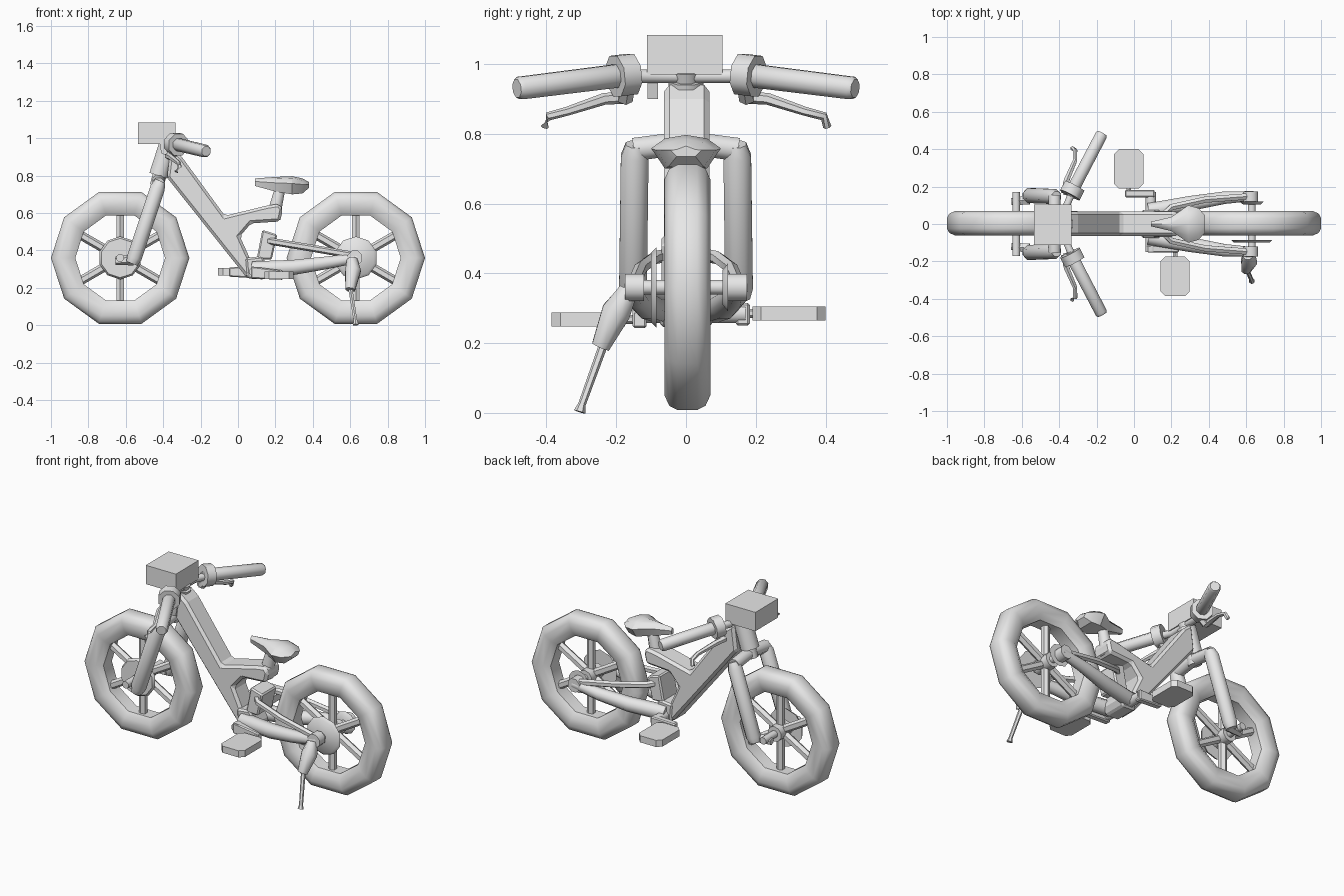
import bpy, bmesh, math
from mathutils import Vector

if "Cube" in bpy.data.objects:
    bpy.data.objects.remove(bpy.data.objects["Cube"])

grey = bpy.data.materials.new("plain_grey")
grey.diffuse_color = (0.8, 0.8, 0.8, 1)
grey.use_nodes = True
grey.node_tree.nodes["Principled BSDF"].inputs["Base Color"].default_value = grey.diffuse_color


def finish(name, bm, smooth=None):
    bmesh.ops.recalc_face_normals(bm, faces=bm.faces)
    me = bpy.data.meshes.new(name)
    bm.to_mesh(me)
    bm.free()
    me.materials.append(grey)
    ob = bpy.data.objects.new(name, me)
    bpy.context.collection.objects.link(ob)
    if smooth:
        bpy.ops.object.select_all(action='DESELECT')
        ob.select_set(True)
        bpy.context.view_layer.objects.active = ob
        bpy.ops.object.shade_smooth_by_angle(angle=math.radians(smooth))
    return ob


def loft(name, rings, cap=True, closed=False, smooth=None):
    bm = bmesh.new()
    vs = [[bm.verts.new(p) for p in r] for r in rings]
    n = len(vs[0])
    pairs = list(zip(vs, vs[1:])) + ([(vs[-1], vs[0])] if closed else [])
    for a, b in pairs:
        for i in range(n):
            j = (i + 1) % n
            bm.faces.new((a[i], a[j], b[j], b[i]))
    if cap and not closed:
        bm.faces.new(vs[0])
        bm.faces.new(vs[-1])
    return finish(name, bm, smooth)


def tube(name, pts, radii, sides=8, smooth=50):
    """Round bar through points, one radius per point (or a single one)."""
    pts = [Vector(p) for p in pts]
    if not isinstance(radii, (list, tuple)):
        radii = [radii] * len(pts)
    rings = []
    for i, p in enumerate(pts):
        t = (pts[min(i + 1, len(pts) - 1)] - pts[max(i - 1, 0)]).normalized()
        up = Vector((0, 0, 1)) if abs(t.z) < 0.8 else Vector((0, 1, 0))
        u = t.cross(up).normalized()
        v = u.cross(t)
        rings.append([p + (u * math.cos(a) + v * math.sin(a)) * radii[i]
                      for a in (2 * math.pi * (k + .5) / sides for k in range(sides))])
    return loft(name, rings, smooth=smooth)


def slab(name, outline, y0, y1, bevel=0.0):
    """Side profile (x, z) extruded along y."""
    ob = loft(name, [[(x, y, z) for x, z in outline] for y in (y0, y1)])
    if bevel:
        m = ob.modifiers.new("bevel", 'BEVEL')
        m.width, m.segments, m.limit_method = bevel, 1, 'ANGLE'
    return ob


# Wheels: ten-sided tyre, six spokes, hub
tyre = [(.24, -.04), (.24, .04), (.275, .062), (.325, .066), (.357, .052),
        (.37, .028), (.37, -.028), (.357, -.052), (.325, -.066), (.275, -.062)]
for tag, cx in (("front", -.63), ("rear", .63)):
    rings = []
    for k in range(10):
        a = math.radians(36 * k)
        rings.append([(cx + r * math.cos(a), y + .004, .36 + r * math.sin(a)) for r, y in tyre])
    loft(tag + "_tyre", rings, closed=True, smooth=40)
    for k in range(6):
        a = math.radians(30 + 60 * k)
        d = Vector((math.cos(a), 0, math.sin(a)))
        c = Vector((cx, 0, .36))
        tube(f"{tag}_spoke_{k}", [c, c + d * .25], .024, 6)
    tube(tag + "_hub", [(cx, -.06, .36), (cx, .06, .36)], .045, 10)
    tube(tag + "_axle", [(cx, -.17, .36), (cx, .17, .36)], .022, 8)
tube("front_brake_disc", [(-.63, -.062, .36), (-.63, -.045, .36)], [.105, .115], 10)
tube("rear_brake_disc", [(.63, -.10, .36), (.63, -.085, .36)], [.10, .115], 10)
tube("rear_sprocket", [(.63, .105, .36), (.63, .12, .36)], [.05, .068], 10)

# Main frame: sloping beam with a forward-facing seat arm
slab("main_frame", [(-.36, .95), (-.30, .90), (-.07, .585), (.155, .64), (.22, .65),
                    (.24, .62), (.225, .555), (.07, .545), (.01, .475), (.09, .30),
                    (.05, .25), (-.38, .79)], -.063, .067, .015)
slab("frame_box", [(.13, .51), (.21, .485), (.18, .35), (.10, .355)], -.07, .07, .008)
slab("lower_housing", [(.04, .36), (.13, .37), (.17, .29), (.14, .245), (.05, .25)], -.075, .075, .01)
tube("head_tube", [(-.425, .0, .80), (-.375, .0, .955)], .055, 8)
tube("head_collar", [(-.435, 0, .745), (-.42, 0, .80)], .04, 8)

# Fork and rear swing arm, both sides
tube("fork_crown", [(-.425, -.15, .755), (-.425, .0, .775), (-.425, .15, .755)], .036, 8)
for s, side in ((-1, "right"), (1, "left")):
    tube(f"fork_leg_{side}", [(-.415, s * .145, .77), (-.43, s * .147, .735),
                              (-.555, s * .152, .36), (-.567, s * .152, .33)],
         [.03, .043, .043, .034], 8)
    tube(f"fork_lug_{side}", [(-.56, s * .13, .35), (-.655, s * .12, .345)], [.03, .022], 6)
    tube(f"upper_stay_{side}", [(.15, s * .04, .455), (.20, s * .09, .445),
                                (.38, s * .13, .415), (.64, s * .15, .37)], .019, 6)
    tube(f"lower_stay_{side}", [(.08, s * .07, .30), (.30, s * .11, .31),
                                (.48, s * .14, .335), (.64, s * .15, .36)],
         [.045, .043, .036, .028], 8)
    tube(f"rear_dropout_{side}", [(.625, s * .12, .36), (.625, s * .175, .36)], .042, 8)

# Cranks and pedals
tube("crank_spindle", [(.09, -.15, .285), (.09, .17, .285)], .03, 8)
for s, side, x, z, y in ((-1, "right", .22, .268, .133), (1, "left", -.028, .285, .163)):
    d = .02 if s < 0 else -.02
    slab(f"crank_{side}", [(.09 - d, .315), (x + d, z + .025), (x + d, z - .025), (.09 - d, .25)],
         s * y - .02, s * y + .02, .006)
    cy = s * (.28 if s < 0 else .295)
    w, h, c = .078, .105, .025
    outline = [(w - c, -h), (w, c - h), (w, h - c), (w - c, h),
               (c - w, h), (-w, h - c), (-w, c - h), (c - w, -h)]
    loft(f"pedal_{side}", [[(x + px, cy + py, z + dz) for px, py in outline] for dz in (-.02, .02)])
    tube(f"pedal_axle_{side}", [(x, s * y, z), (x, cy, z)], .013, 6)

# Saddle and post
rings = []
for x, w, lo, hi in ((.09, .012, .745, .785), (.20, .038, .715, .793), (.29, .10, .70, .797),
                     (.345, .085, .705, .785), (.38, .045, .735, .765)):
    mid = lo + (hi - lo) * .6
    rings.append([(x, 0, hi), (x, w * .6, hi - .01), (x, w, mid), (x, w * .6, lo),
                  (x, -w * .6, lo), (x, -w, mid), (x, -w * .6, hi - .01)])
loft("saddle", rings, smooth=35)
tube("seat_post", [(.19, 0, .57), (.205, 0, .65), (.225, 0, .73)], [.04, .036, .03], 8)

# Front box and handlebar
slab("front_box", [(-.535, .97), (-.335, .97), (-.335, 1.083), (-.535, 1.083)], -.112, .105)
tube("stem", [(-.385, 0, .93), (-.36, 0, .985)], .04, 8)
slab("box_bracket", [(-.42, .98), (-.35, .98), (-.37, .90), (-.41, .92)], -.11, -.08)
tube("handlebar", [(-.33, -.17, .965), (-.36, -.10, .965), (-.36, .10, .965), (-.33, .17, .965)], .021, 8)
for s, side in ((-1, "right"), (1, "left")):
    a, b = Vector((-.345, s * .15, .972)), Vector((-.17, s * .485, .93))
    d = (b - a).normalized()
    tube(f"grip_{side}", [a, a + d * .06, b - d * .012, b], [.02, .036, .035, .028], 8)
    tube(f"control_collar_{side}", [a + d * .005, a + d * .06], .063, 8)
    tube(f"lever_mount_{side}", [(-.335, s * .17, .93), (-.365, s * .175, .90)], .024, 6)
    tube(f"brake_lever_{side}", [(-.375, s * .165, .905), (-.36, s * .235, .90),
                                 (-.315, s * .34, .865), (-.315, s * .395, .85),
                                 (-.33, s * .405, .82)], [.018, .017, .013, .013, .012], 6)

# Side stand
tube("stand_mount", [(.61, -.165, .35), (.615, -.20, .29), (.60, -.245, .19)],
     [.03, .045, .028], 8)
tube("stand_rod", [(.60, -.235, .20), (.628, -.298, .025), (.63, -.305, .003)],
     [.013, .011, .017], 6)
